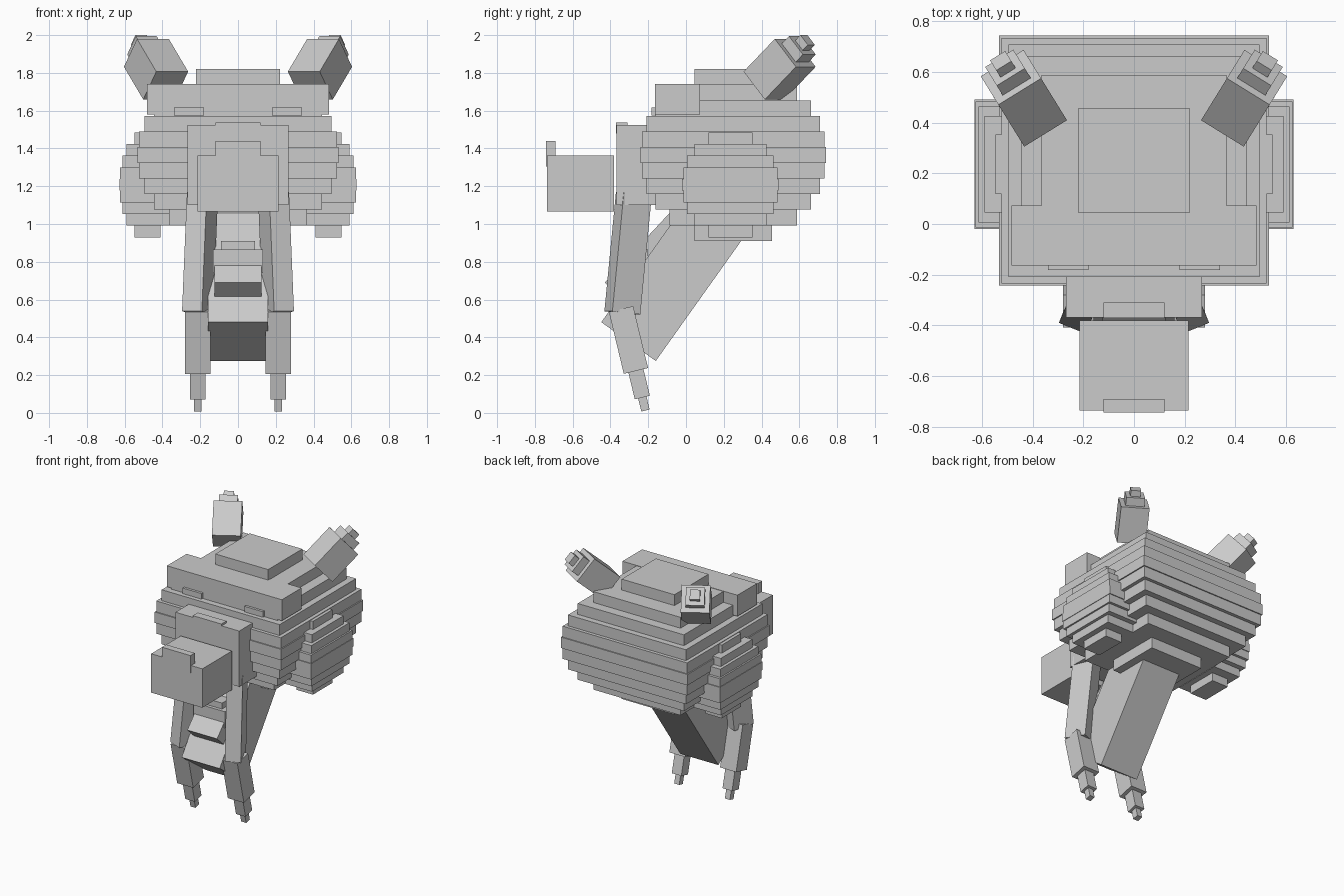
import bpy, bmesh, math
from mathutils import Vector, Matrix

if "Cube" in bpy.data.objects:
    bpy.data.objects.remove(bpy.data.objects["Cube"])

grey = bpy.data.materials.new("plain grey")
grey.diffuse_color = (0.6, 0.6, 0.6, 1)
grey.use_nodes = True
grey.node_tree.nodes["Principled BSDF"].inputs["Base Color"].default_value = grey.diffuse_color
X, Y, Z = Vector((1, 0, 0)), Vector((0, 1, 0)), Vector((0, 0, 1))


def make(name, boxes, side=1):
    """One object from boxes (centre, size, axes); side=-1 mirrors it in x."""
    bm = bmesh.new()
    for c, size, axes in boxes:
        rot = Matrix(axes).transposed().to_4x4()
        m = Matrix.Diagonal((side, 1, 1, 1)) @ Matrix.Translation(c) @ rot @ Matrix.Diagonal((*size, 1))
        bmesh.ops.create_cube(bm, size=1, matrix=m)
    bmesh.ops.recalc_face_normals(bm, faces=bm.faces)
    me = bpy.data.meshes.new(name)
    bm.to_mesh(me)
    bm.free()
    me.materials.append(grey)
    ob = bpy.data.objects.new(name, me)
    bpy.context.collection.objects.link(ob)
    return ob


def span(x0, x1, y0, y1, z0, z1):
    return (Vector(((x0 + x1) / 2, (y0 + y1) / 2, (z0 + z1) / 2)),
            (x1 - x0, y1 - y0, z1 - z0), (X, Y, Z))


def stepped_ball(c, r, n):
    """Ellipsoid approximated by n flat square slabs."""
    out, h = [], 2 * r[2] / n
    for i in range(n):
        t = (2 * i + 1) / n - 1
        k = math.sqrt(1 - t * t)
        out.append((Vector((c[0], c[1], c[2] + t * r[2])),
                    (2 * r[0] * k, 2 * r[1] * k, h), (X, Y, Z)))
    return out


# Rounded body and brow
make("body", stepped_ball((0, 0.25, 1.365), (0.532, 0.492, 0.455), 11))
make("brow", [span(-0.483, 0.483, -0.163, 0.073, 1.58, 1.74)])

# Head, snout and nose
make("head", [span(-0.268, 0.268, -0.368, -0.15, 1.10, 1.523)])
make("head_ridge", [span(-0.12, 0.12, -0.371, -0.31, 1.48, 1.538)])
make("snout", [span(-0.215, 0.215, -0.735, -0.38, 1.067, 1.362)])
make("nose", [span(-0.12, 0.12, -0.742, -0.69, 1.305, 1.44)])

# Lower torso: a box leaning forwards and down
up = Vector((0, 0.58, 0.815)).normalized()
fwd = X.cross(up)
if fwd.y > 0:
    fwd = -fwd
corner = Vector((0, -0.16, 0.275))
make("lower_torso", [(corner + up * 0.40 + fwd * 0.177, (0.32, 0.354, 0.80), (X, -fwd, up))])

# Chest plate on its front, and the small stepped throat
up2 = Vector((0, 0.68, 0.73)).normalized()
back2 = Vector((0, up2.z, -up2.y))
corner2 = Vector((0, -0.43, 0.69))
make("chest_plate", [(corner2 + up2 * 0.30 + back2 * 0.1, (0.25, 0.2, 0.60), (X, back2, up2))])
make("throat", [span(-0.133, 0.133, -0.345, -0.2, 0.74, 0.865),
                span(-0.09, 0.09, -0.32, -0.2, 0.865, 0.91)])

for side, tag in ((1, "right"), (-1, "left")):
    make("eye_" + tag, [span(0.18, 0.338, -0.182, -0.1, 1.575, 1.617)], side)
    make("shoulder_" + tag, stepped_ball((0.478, 0.235, 1.207), (0.15, 0.255, 0.278), 9), side)

    # Upper leg, turned a little outwards
    a, b = Vector((0.188, -0.276, 1.16)), Vector((0.214, -0.337, 0.53))
    ax = (a - b).normalized()
    yaw = math.radians(22)
    wide = Vector((math.cos(yaw), math.sin(yaw), 0))
    wide = (wide - ax * wide.dot(ax)).normalized()
    make("upper_leg_" + tag, [((a + b) / 2, (0.113, 0.16, (a - b).length),
                               (wide, ax.cross(wide), ax))], side)

    # Lower leg, foot and claw share one sloping axis
    top, ax = Vector((0.213, -0.344, 0.55)), Vector((0, -0.079, 0.328)).normalized()
    deep = ax.cross(X)
    for name, w, d, s, e in (("lower_leg", 0.135, 0.132, 0.0, 0.337),
                             ("foot", 0.08, 0.082, 0.33, 0.482),
                             ("claw", 0.042, 0.045, 0.48, 0.553)):
        make(name + "_" + tag, [(top - ax * (s + e) / 2, (w, d, e - s), (X, deep, ax))], side)

    # Ear: three shrinking boxes pointing up, back and outwards
    ax = Vector((0.392, 0.635, 0.665)).normalized()
    wide = Vector((0.85, -0.525, 0)).normalized()
    base = Vector((0.383, 0.413, 1.733))
    ear = [(base + ax * (s + e) / 2, (w, w, e - s), (wide, ax.cross(wide), ax))
           for w, s, e in ((0.198, 0, 0.26), (0.13, 0.26, 0.32), (0.07, 0.32, 0.363))]
    make("ear_" + tag, ear, side)
